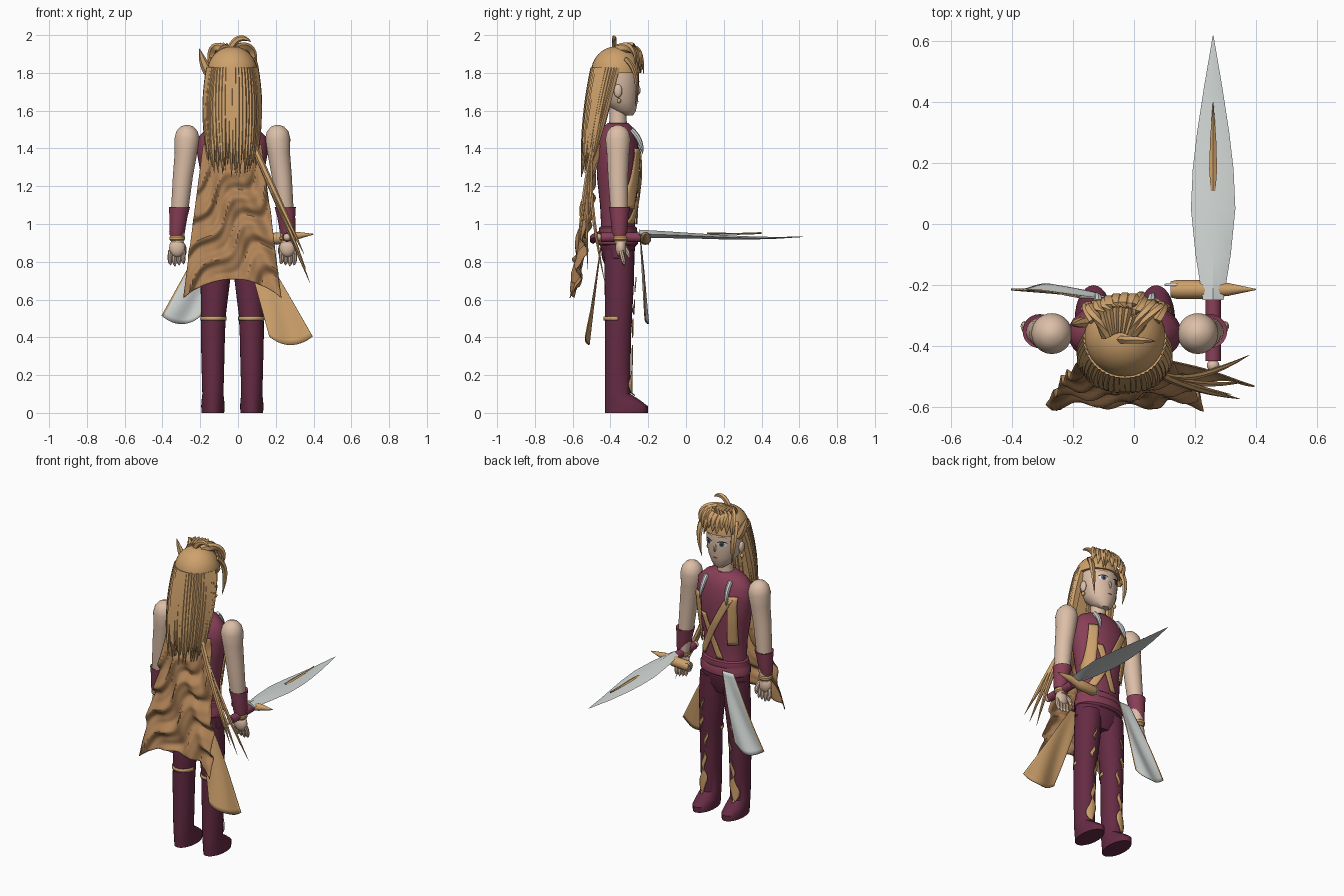
import bpy, bmesh, random
from math import sin, cos, pi, radians, sqrt
from mathutils import Vector as V

random.seed(4)
if "Cube" in bpy.data.objects:
    bpy.data.objects.remove(bpy.data.objects["Cube"])

CX, CY = -0.03, -0.36  # body axis


def material(name, *rgb):
    m = bpy.data.materials.new(name)
    m.use_nodes = True
    m.diffuse_color = (*rgb, 1)
    m.node_tree.nodes["Principled BSDF"].inputs["Base Color"].default_value = (*rgb, 1)
    return m


SKIN = material("skin", .72, .52, .39)
GOLD = material("golden_hair", .62, .36, .15)
WINE = material("wine_cloth", .25, .05, .095)
DARK = material("dark_wine", .13, .024, .056)
STEEL = material("pale_steel", .65, .69, .67)
CAPE = material("brown_cape", .43, .225, .095)
WHITE = material("eye_white", .8, .8, .8)
INK = material("ink", .02, .015, .02)
IRIS = material("blue_grey", .1, .13, .18)


def finish(name, bm, *mats, thick=0):
    bmesh.ops.recalc_face_normals(bm, faces=bm.faces)
    me = bpy.data.meshes.new(name)
    bm.to_mesh(me)
    bm.free()
    ob = bpy.data.objects.new(name, me)
    bpy.context.collection.objects.link(ob)
    for m in mats:
        me.materials.append(m)
    if thick:
        ob.modifiers.new("thickness", 'SOLIDIFY').thickness = thick
    bpy.ops.object.select_all(action='DESELECT')
    ob.select_set(True)
    bpy.context.view_layer.objects.active = ob
    bpy.ops.object.shade_smooth_by_angle(angle=radians(40))


def loft(bm, rings):
    rows = [[bm.verts.new(p) for p in r] for r in rings]
    n = len(rows[0])
    for a, b in zip(rows, rows[1:]):
        for i in range(n):
            bm.faces.new((a[i], a[(i + 1) % n], b[(i + 1) % n], b[i]))
    bm.faces.new(rows[0])
    bm.faces.new(rows[-1])


def stack(bm, rings, n=28):
    """Ellipses (z, x, y, rx, ry) stacked upward."""
    loft(bm, [[(x + rx * cos(2 * pi * i / n), y + ry * sin(2 * pi * i / n), z)
               for i in range(n)] for z, x, y, rx, ry in rings])


def ball(bm, c, rx, ry, rz):
    k = [pi * (i / 10 - .5) for i in range(11)]
    stack(bm, [(c[2] + rz * sin(a), c[0], c[1], rx * cos(a) + .0005, ry * cos(a) + .0005) for a in k], 20)


def tube(bm, pts, r, power=2, flat=1, n=6, steps=9):
    """Tapered tube along a quadratic Bezier."""
    p, q, s = map(V, pts)
    rings = []
    for k in range(steps + 1):
        t = k / steps
        c = p * (1 - t) ** 2 + q * 2 * t * (1 - t) + s * t * t
        d = ((q - p) * (1 - t) + (s - q) * t).normalized()
        a = d.cross(V((0, 1, 0)) if abs(d.y) < .9 else V((1, 0, 0))).normalized()
        b = d.cross(a)
        w = r * (1 - t ** power) + .0008
        rings.append([c + a * w * cos(2 * pi * i / n) + b * w * flat * sin(2 * pi * i / n) for i in range(n)])
    loft(bm, rings)


def sheet(bm, f, nu, nv, rule=lambda u, v: 0):
    g = [[bm.verts.new(f(i / nu, j / nv)) for j in range(nv + 1)] for i in range(nu + 1)]
    for i in range(nu):
        for j in range(nv):
            face = bm.faces.new((g[i][j], g[i + 1][j], g[i + 1][j + 1], g[i][j + 1]))
            face.material_index = rule((i + .5) / nu, (j + .5) / nv)


def front_y(rings, x, z):
    """Depth of a stacked body's +y surface."""
    for a, b in zip(rings, rings[1:]):
        if a[0] <= z <= b[0]:
            t = (z - a[0]) / (b[0] - a[0])
            _, cx, cy, rx, ry = [p + (q - p) * t for p, q in zip(a, b)]
            return cy + ry * sqrt(max(0, 1 - ((x - cx) / rx) ** 2))
    return CY


# Torso, hips and belt
torso = [(z, CX, CY, rx, ry) for z, rx, ry in (
    (.88, .15, .095), (1, .138, .09), (1.1, .142, .095), (1.25, .165, .112),
    (1.38, .188, .113), (1.46, .18, .1), (1.51, .13, .08), (1.535, .06, .055))]
bm = bmesh.new()
stack(bm, torso)
finish("tunic", bm, WINE)
bm = bmesh.new()
stack(bm, [(z, CX, CY, rx, ry) for z, rx, ry in ((.76, .1, .06), (.82, .165, .085), (.9, .158, .093))])
finish("hips", bm, DARK)
bm = bmesh.new()
stack(bm, [(z, CX, CY, rx, ry) for z, rx, ry in (
    (.885, .15, .095), (.895, .163, .106), (.93, .163, .108), (.945, .154, .1),
    (.955, .154, .103), (.98, .15, .1), (.988, .138, .09))])
finish("belt", bm, WINE)
bm = bmesh.new()
tube(bm, ((.06, -.46, .94), (.03, -.5, .93), (-.06, -.49, .9)), .022, 6)
finish("belt_knot", bm, WINE)

# Chest straps and lapels lying on the tunic
bm = bmesh.new()
for x0, z0, x1, z1, w, lift in ((-.15, 1.42, -.135, 1.1, .026, .016), (.09, 1.4, .095, 1.08, .026, .016),
                                (-.125, 1.4, .08, 1, .023, .01), (.05, 1.28, -.06, 1, .02, .007)):
    def strap(u, v):
        x, z = x0 + (x1 - x0) * v + (u - .5) * 2 * w, z0 + (z1 - z0) * v
        return (x, front_y(torso, x, z) + lift, z)
    sheet(bm, strap, 4, 14)
finish("chest_straps", bm, GOLD, thick=.006)
bm = bmesh.new()
for s in (-1, 1):
    x = CX + s * .085
    tube(bm, ((x, -.29, 1.5), (x, -.235, 1.45), (x + s * .01, -.23, 1.37)), .014, 4, n=8)
finish("collar_clasps", bm, STEEL)

# Legs with boots, bands and leaf ornaments
for s, side in ((1, "left"), (-1, "right")):
    leg = [(z, CX + s * dx, y, rx, ry) for z, dx, y, rx, ry in (
        (0, .103, -.315, .06, .113), (.035, .103, -.315, .062, .114), (.065, .103, -.335, .06, .095),
        (.1, .103, -.362, .056, .068), (.25, .103, -.362, .06, .068), (.42, .103, -.36, .064, .07),
        (.52, .1, -.357, .066, .072), (.7, .09, -.353, .078, .078), (.86, .08, -.353, .08, .08))]
    bm = bmesh.new()
    stack(bm, leg)
    finish(side + "_leg_and_boot", bm, DARK)
    bm = bmesh.new()
    sheet(bm, lambda u, v: (CX + s * .1 + .069 * cos(pi + u * pi), CY + .076 * sin(pi + u * pi), .49 + .02 * v), 16, 1)
    finish(side + "_knee_band", bm, GOLD, thick=.008)
    bm = bmesh.new()
    for z0, z1, w, dx in ((.09, .25, .027, .11), (.24, .36, .012, .1), (.4, .5, .008, .085),
                          (.52, .6, .011, .11), (.64, .72, .006, .1)):
        def leaf(u, v):
            z = z0 + (z1 - z0) * v
            x = CX + s * (dx + .008 * sin(6 * v)) + (u - .5) * 2 * w * sin(pi * (.04 + .92 * v))
            return (x, front_y(leg, x, z) + .007, z)
        sheet(bm, leaf, 4, 12)
    finish(side + "_leg_leaves", bm, GOLD, thick=.005)

    # Arm, gauntlet, bracelet and hand
    hx = CX + s * .292
    bm = bmesh.new()
    stack(bm, [(z, CX + s * dx, y, r, r) for z, dx, y, r in (
        (.9, .292, -.345, .032), (1.08, .278, -.355, .046), (1.25, .262, -.36, .053),
        (1.38, .245, -.36, .06), (1.45, .24, -.36, .067), (1.49, .24, -.36, .057),
        (1.515, .24, -.36, .035), (1.525, .24, -.36, .008))])
    finish(side + "_arm", bm, SKIN)
    bm = bmesh.new()
    stack(bm, [(z, CX + s * dx, -.352, r, r) for z, dx, r in (
        (.94, .295, .036), (.96, .293, .041), (1.04, .285, .048), (1.09, .28, .056), (1.085, .28, .046))])
    finish(side + "_gauntlet", bm, WINE)
    bm = bmesh.new()
    stack(bm, [(.91, hx, -.348, .034, .034), (.918, hx, -.348, .041, .041),
               (.932, hx, -.348, .041, .041), (.94, hx, -.348, .034, .034)])
    finish(side + "_bracelet", bm, GOLD)
    bm = bmesh.new()
    ball(bm, (hx, -.345, .875), .042, .028, .05)
    for k in range(4):
        fx = hx + s * (.034 - .023 * k)
        tube(bm, ((fx, -.345, .86), (fx + s * .008, -.335, .82), (fx, -.325, .775 + .006 * abs(k - 1))), .012, 7, n=8)
    tube(bm, ((hx - s * .03, -.335, .89), (hx - s * .045, -.31, .86), (hx - s * .03, -.3, .82)), .012, 6, n=8)
    finish(side + "_hand", bm, SKIN)

# Head, neck, ears
head = [(z, CX, y, rx, ry) for z, rx, y, ry in (
    (1.575, .028, -.31, .03), (1.6, .062, -.325, .06), (1.65, .093, -.345, .09), (1.72, .11, -.355, .105),
    (1.8, .115, -.36, .11), (1.88, .1, -.365, .1), (1.92, .05, -.365, .05))]
bm = bmesh.new()
stack(bm, head, 32)
stack(bm, [(1.5, CX, CY, .055, .05), (1.56, CX, CY, .045, .045), (1.63, CX, CY, .045, .045)])
tube(bm, ((CX, -.255, 1.73), (CX, -.245, 1.71), (CX, -.25, 1.685)), .009, 5)
for s in (-1, 1):
    ball(bm, (CX + s * .114, -.36, 1.705), .014, .022, .035)
finish("head", bm, SKIN)
bm = bmesh.new()
for s in (-1, 1):
    ball(bm, (CX + s * .118, -.355, 1.652), .011, .011, .013)
finish("earrings", bm, GOLD)


def face_plate(bm, x, z, w, h, lift, bend=0):
    def f(u, v):
        a = 2 * pi * u
        px, pz = x + w * v * cos(a), z + h * v * sin(a) - bend * (v * cos(a)) ** 2
        return (px, front_y(head, px, pz) + lift, pz)
    sheet(bm, f, 16, 3)


for name, mat, plates in (
        ("eye_whites", WHITE, ((.045, 1.742, .025, .015, .002, 0),)),
        ("irises", IRIS, ((.045, 1.742, .015, .016, .004, 0),)),
        ("pupils_and_lashes", INK, ((.045, 1.742, .007, .009, .006, 0), (.047, 1.759, .031, .004, .005, .01))),
        ("brows", CAPE, ((.047, 1.79, .028, .004, .004, .008),)),
        ("mouth", WINE, ((0, 1.648, .018, .005, .003, 0),))):
    bm = bmesh.new()
    for x, *rest in plates:
        for s in ((-1, 1) if x else (1,)):
            face_plate(bm, CX + s * x, *rest)
    finish(name, bm, mat)

# Hair: cap, back strands, fringe, side locks, tufts
bm = bmesh.new()
stack(bm, [(1.8 + .14 * sin(a), CX, -.37, .133 * cos(a) + .001, .132 * cos(a) + .001)
           for a in [pi / 2 * k / 8 for k in range(9)]], 32)
finish("hair_cap", bm, GOLD)
bm = bmesh.new()
for row in (0, 1):
    for k in range(26):
        a = radians(176 + 188 * k / 25)
        c, d = cos(a), sin(a)
        o = .018 * row
        end = (CX + (.122 - o) * c + .006 * random.uniform(-1, 1), -.49 + (.065 - o) * d,
               1.24 + .1 * random.random() + .06 * abs(c) ** 4)
        tube(bm, ((CX + (.12 - o) * c, -.375 + (.115 - o) * d, 1.825),
                  (CX + (.16 - o) * c, -.43 + (.105 - o) * d, 1.62), end), .018, 4)
finish("back_hair", bm, GOLD)
bm = bmesh.new()
for k in range(9):
    u = k / 8
    x = CX - .12 + .23 * u
    tube(bm, ((CX - .06 + .09 * u, -.37 + .02 * sin(pi * u), 1.925), (x, -.25 + .03 * sin(pi * u), 1.965),
              (x + .01, -.27 + .038 * sin(pi * u), 1.8 + .018 * (k % 3))), .026, 5, .5)
for s in (-1, 1):
    tube(bm, ((CX + s * .1, -.32, 1.87), (CX + s * .14, -.24, 1.82), (CX + s * .105, -.27, 1.62)), .022, 3, .6)
tube(bm, ((CX + .02, -.3, 1.92), (CX + .05, -.22, 1.92), (CX + .06, -.225, 1.79)), .02, 3, .6)
tube(bm, ((-.145, -.32, 1.79), (-.18, -.325, 1.83), (-.205, -.33, 1.93)), .026, 3, .7)
tube(bm, ((-.04, -.38, 1.93), (0, -.38, 2.015), (.07, -.385, 1.965)), .017, 4, .8)
finish("fringe_and_tufts", bm, GOLD)
bm = bmesh.new()
for x, y, z in ((.35, -.575, .84), (.32, -.56, .9), (.38, -.43, .69), (.36, -.52, .76), (.28, -.55, .98)):
    tube(bm, ((.08, -.49, 1.42), (.17, -.54, 1.22), (x, y, z)), .016, 4, .7)
finish("loose_locks", bm, GOLD)


# Wrinkled cape
def cape(u, v):
    e = 2 * u - 1
    a = 11 * u + 24 * v + 1.6 * sin(9 * u - 7 * v)
    wave = sin(a) + .35 * sin(2 * a + 6 * u) + .5 * sin(21 * u - 10 * v)
    z = 1.42 + (.61 + .1 * (1 - e * e) - 1.42) * v
    y = -.485 - .105 * v + .03 * e * e * (1 - v) + .017 * wave * min(1, 3 * v)
    return (CX + e * (.155 + .105 * v), max(-.619, y), z)


bm = bmesh.new()
sheet(bm, cape, 48, 72)
finish("cape", bm, CAPE, thick=.004)


# Waist drapes
def drape(name, top, low, w0, w1, mats, rule):
    def f(u, v):
        e = 2 * u - 1
        p = V(top).lerp(V(low), v)
        return p + V((e * (w0 + (w1 - w0) * v), .01 * sin(7 * u + 4 * v) * v, -.045 * v * (1 - e * e)))
    bm = bmesh.new()
    sheet(bm, f, 24, 20, rule)
    finish(name, bm, *mats, thick=.005)


drape("pale_drape", (-.13, -.245, .94), (-.3, -.21, .515), .04, .105, (STEEL, GOLD),
      lambda u, v: int(u < .04 or u > .96))
drape("gold_drape", (.07, -.45, .9), (.28, -.525, .405), .04, .115, (GOLD,), lambda u, v: 0)

# Sword
SX, SZ = .26, .93
bm = bmesh.new()
loft(bm, [[(SX + w, y, z), (SX, y, z + t), (SX - w, y, z), (SX, y, z - t)] for y, w, z, t in (
    (-.25, .034, .948, .022), (-.1, .058, .943, .018), (.05, .073, .937, .014), (.18, .067, .931, .012),
    (.3, .053, .927, .009), (.45, .03, .926, .006), (.62, .001, .932, .001))])
finish("blade", bm, STEEL)
bm = bmesh.new()
loft(bm, [[(SX + w, y, z), (SX, y, z + .005), (SX - w, y, z), (SX, y, z - .005)] for y, w, z in (
    (.11, .008, .95), (.18, .013, .949), (.28, .01, .948), (.4, .001, .952))])
finish("blade_inlay", bm, GOLD)
bm = bmesh.new()
loft(bm, [[(x, -.215 + r * cos(k * pi / 6), z + r * sin(k * pi / 6)) for k in range(12)] for x, r, z in (
    (.12, .026, .92), (.14, .031, .92), (.24, .031, .925), (.26, .026, .93), (.31, .021, .938), (.4, .002, .946))])
finish("crossguard", bm, GOLD)
bm = bmesh.new()
loft(bm, [[(SX + .025 * cos(k * pi / 8), y, SZ + .025 * sin(k * pi / 8)) for k in range(16)] for y in (-.45, -.24)])
finish("grip", bm, WINE)
bm = bmesh.new()
ball(bm, (SX, -.465, SZ), .02, .02, .02)
finish("pommel", bm, SKIN)
bpy.ops.mesh.primitive_torus_add(location=(.13, -.2, .92), rotation=(pi / 2, 0, 0), major_radius=.026, minor_radius=.004)
ring = bpy.context.object
ring.name = "guard_ring"
ring.data.materials.append(STEEL)
